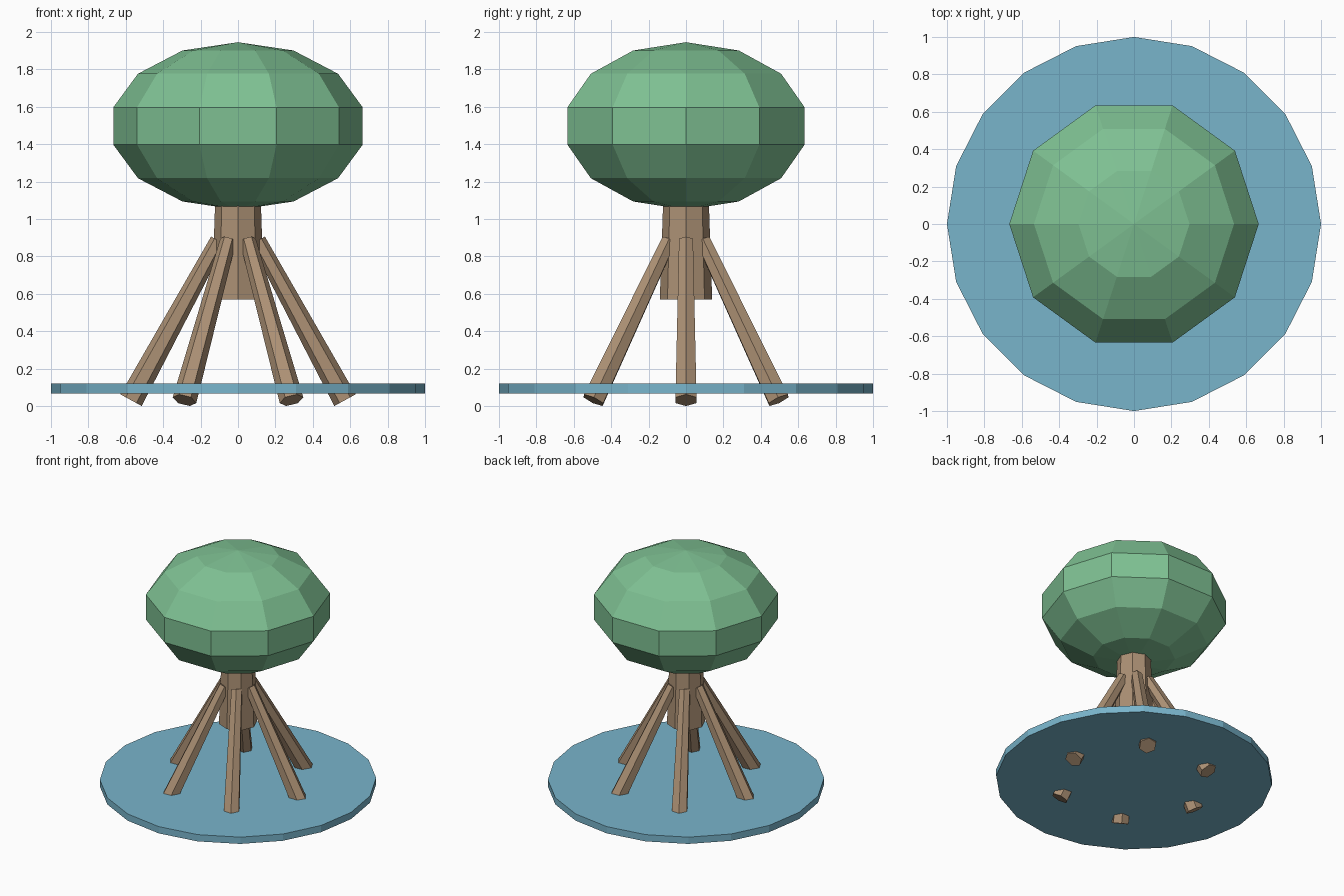
import bpy, bmesh
from math import pi, sin, cos, atan2, hypot, tau
from mathutils import Matrix

cube = bpy.data.objects.get("Cube")
if cube:
    bpy.data.objects.remove(cube, do_unlink=True)


def material(name, rgb):
    mat = bpy.data.materials.new(name)
    mat.use_nodes = True
    color = (*rgb, 1)
    mat.diffuse_color = color
    mat.node_tree.nodes["Principled BSDF"].inputs["Base Color"].default_value = color
    return mat


def lathe(name, profile, sides, mat, matrix=Matrix()):
    """Flat-faced solid from (radius, z) rings listed bottom to top."""
    bm = bmesh.new()
    rings = []
    for r, z in profile:
        rings.append([bm.verts.new((r * cos(tau * i / sides), r * sin(tau * i / sides), z))
                      for i in range(sides)])
    for low, high in zip(rings, rings[1:]):
        for i in range(sides):
            j = (i + 1) % sides
            bm.faces.new((low[i], low[j], high[j], high[i]))
    bm.faces.new(rings[0][::-1])
    bm.faces.new(rings[-1])
    # Collapse zero-radius rings into poles
    bmesh.ops.remove_doubles(bm, verts=bm.verts[:], dist=0.0001)
    bmesh.ops.recalc_face_normals(bm, faces=bm.faces[:])
    mesh = bpy.data.meshes.new(name)
    bm.to_mesh(mesh)
    bm.free()
    mesh.materials.append(mat)
    obj = bpy.data.objects.new(name, mesh)
    obj.matrix_world = matrix
    bpy.context.collection.objects.link(obj)
    return obj


leaf = material("leaf green", (0.21, 0.53, 0.29))
bark = material("bark brown", (0.41, 0.28, 0.175))
water = material("water blue", (0.19, 0.46, 0.60))

# Water disc
lathe("water_disc", [(1, 0.066), (1, 0.12)], 20, water)

# Canopy: flattened faceted sphere
bands = 7
canopy = [(0.684 * sin(pi * k / bands), 1.497 - 0.448 * cos(pi * k / bands))
          for k in range(bands + 1)]
canopy[0] = (0, canopy[0][1])
canopy[-1] = (0, canopy[-1][1])
lathe("canopy", canopy, 10, leaf)

# Trunk
lathe("trunk", [(0.14, 0.57), (0.115, 1.3)], 8, bark)

# Splayed stilt roots
foot_x, foot_z = 0.572, 0.031
top_x, top_z = 0.106, 0.885
dx, dz = foot_x - top_x, top_z - foot_z
lean = Matrix.Translation((foot_x, 0, foot_z)) @ Matrix.Rotation(-atan2(dx, dz), 4, "Y")
for k in range(6):
    lathe(f"root_{k + 1}", [(0.065, 0), (0.043, hypot(dx, dz))], 6, bark,
          Matrix.Rotation(tau * k / 6, 4, "Z") @ lean)
